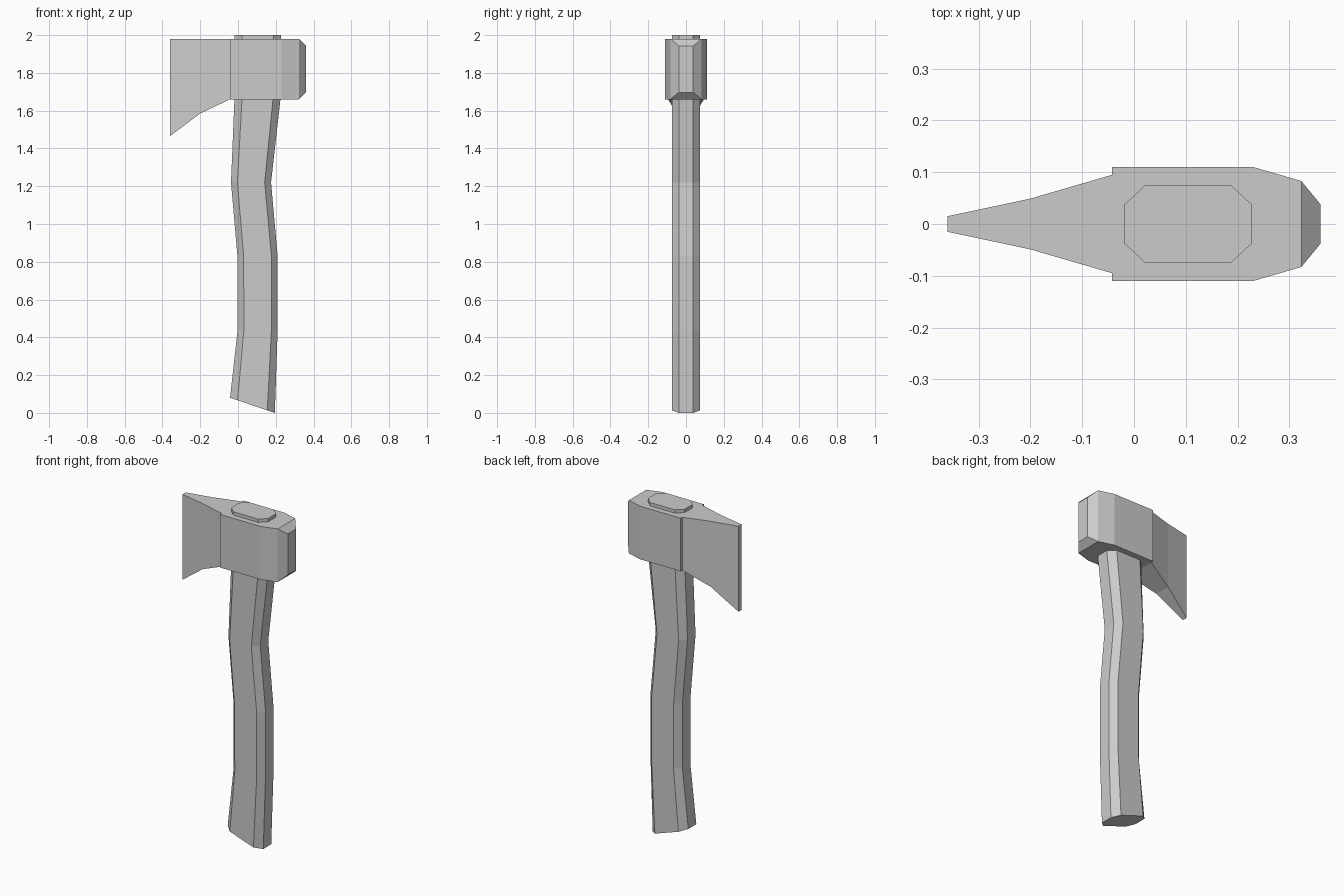
import bpy, bmesh

if "Cube" in bpy.data.objects:
    bpy.data.objects.remove(bpy.data.objects["Cube"])


def loft(name, rings):
    """Skin a list of equal-length vertex rings and cap both ends."""
    bm = bmesh.new()
    rows = [[bm.verts.new(p) for p in ring] for ring in rings]
    n = len(rows[0])
    for a, b in zip(rows, rows[1:]):
        for i in range(n):
            j = (i + 1) % n
            bm.faces.new((a[i], a[j], b[j], b[i]))
    bm.faces.new(rows[0])
    bm.faces.new(rows[-1])
    bmesh.ops.recalc_face_normals(bm, faces=bm.faces)
    mesh = bpy.data.meshes.new(name)
    bm.to_mesh(mesh)
    bm.free()
    obj = bpy.data.objects.new(name, mesh)
    bpy.context.collection.objects.link(obj)
    return obj


def handle_ring(xl, xr, zl, zr, c):
    """Chamfered rectangle whose height slopes from left to right."""
    hy, fy = 0.075, 0.038
    pts = [(xl, -fy), (xl + c, -hy), (xr - c, -hy), (xr, -fy),
           (xr, fy), (xr - c, hy), (xl + c, hy), (xl, fy)]
    return [(x, y, zl + (zr - zl) * (x - xl) / (xr - xl)) for x, y in pts]


def head_ring(x, hy, zb, zt):
    return [(x, -hy, zb), (x, hy, zb), (x, hy, zt), (x, -hy, zt)]


# Curved wooden handle, slanted at the foot
loft("handle", [handle_ring(*s) for s in (
    (-0.042, 0.195, 0.08, 0.0, 0.04),
    (-0.002, 0.21, 0.44, 0.44, 0.033),
    (-0.003, 0.21, 0.83, 0.83, 0.033),
    (-0.037, 0.175, 1.22, 1.22, 0.034),
    (-0.018, 0.227, 1.68, 1.68, 0.04),
    (-0.018, 0.227, 2.0, 2.0, 0.04))])

# Axe head: cutting edge, flare, stepped socket, tapered poll
loft("axe_head", [head_ring(*s) for s in (
    (-0.36, 0.015, 1.465, 1.98),
    (-0.20, 0.049, 1.585, 1.98),
    (-0.042, 0.095, 1.66, 1.98),
    (-0.042, 0.11, 1.66, 1.98),
    (0.23, 0.11, 1.66, 1.98),
    (0.323, 0.083, 1.66, 1.98),
    (0.36, 0.038, 1.697, 1.943))])
